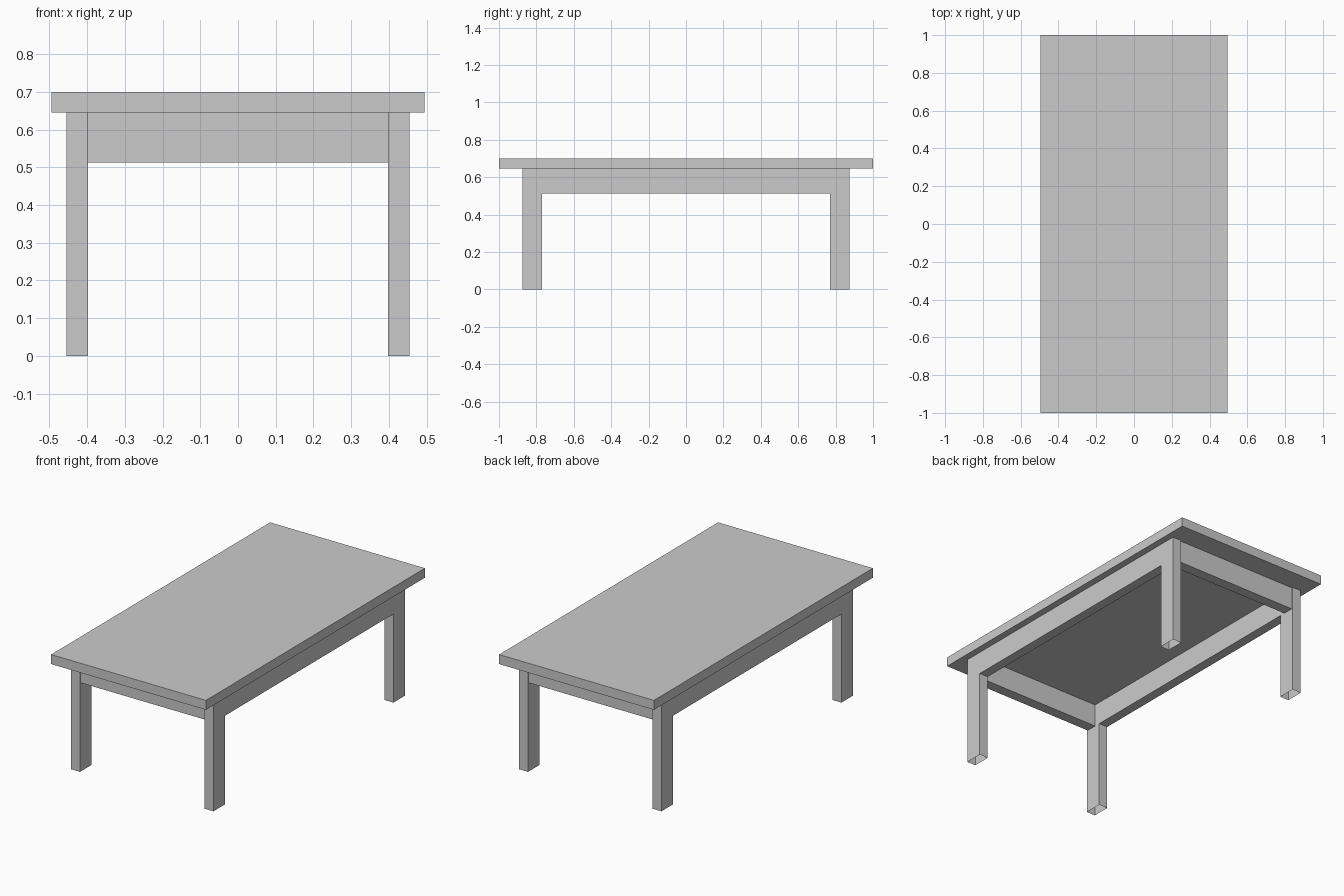
import bpy, bmesh
from mathutils import Vector

if "Cube" in bpy.data.objects:
    bpy.data.objects.remove(bpy.data.objects["Cube"])


def box(name, lo, hi, open_bottom=False):
    bm = bmesh.new()
    bmesh.ops.create_cube(bm, size=1)
    lo, hi = Vector(lo), Vector(hi)
    for v in bm.verts:
        v.co = (lo + hi) / 2 + v.co * (hi - lo)
    bm.normal_update()
    if open_bottom:
        bottom = [f for f in bm.faces if f.normal.z < -0.9]
        bmesh.ops.delete(bm, geom=bottom, context='FACES_ONLY')
    mesh = bpy.data.meshes.new(name)
    bm.to_mesh(mesh)
    bm.free()
    obj = bpy.data.objects.new(name, mesh)
    bpy.context.collection.objects.link(obj)
    return obj


def mirror(obj, x, y):
    mod = obj.modifiers.new("mirror", 'MIRROR')
    mod.use_axis = (x, y, False)


LEG_IN, LEG_OUT = (0.398, 0.77), (0.455, 0.875)
UNDERSIDE, APRON_BOTTOM = 0.645, 0.512

# Table top
box("table_top", (-0.495, -1, UNDERSIDE), (0.495, 1, 0.70))

# Four hollow legs, open at the foot
leg = box("legs", (*LEG_IN, 0), (*LEG_OUT, UNDERSIDE), open_bottom=True)
mirror(leg, True, True)

# Long aprons, flush with the legs
side = box("side_aprons", (LEG_IN[0], -LEG_IN[1], APRON_BOTTOM),
           (LEG_OUT[0], LEG_IN[1], UNDERSIDE))
mirror(side, True, False)

# Short aprons, set back very slightly from the leg faces
end = box("end_aprons", (-LEG_IN[0], 0.805, APRON_BOTTOM),
          (LEG_IN[0], 0.868, UNDERSIDE))
mirror(end, False, True)
